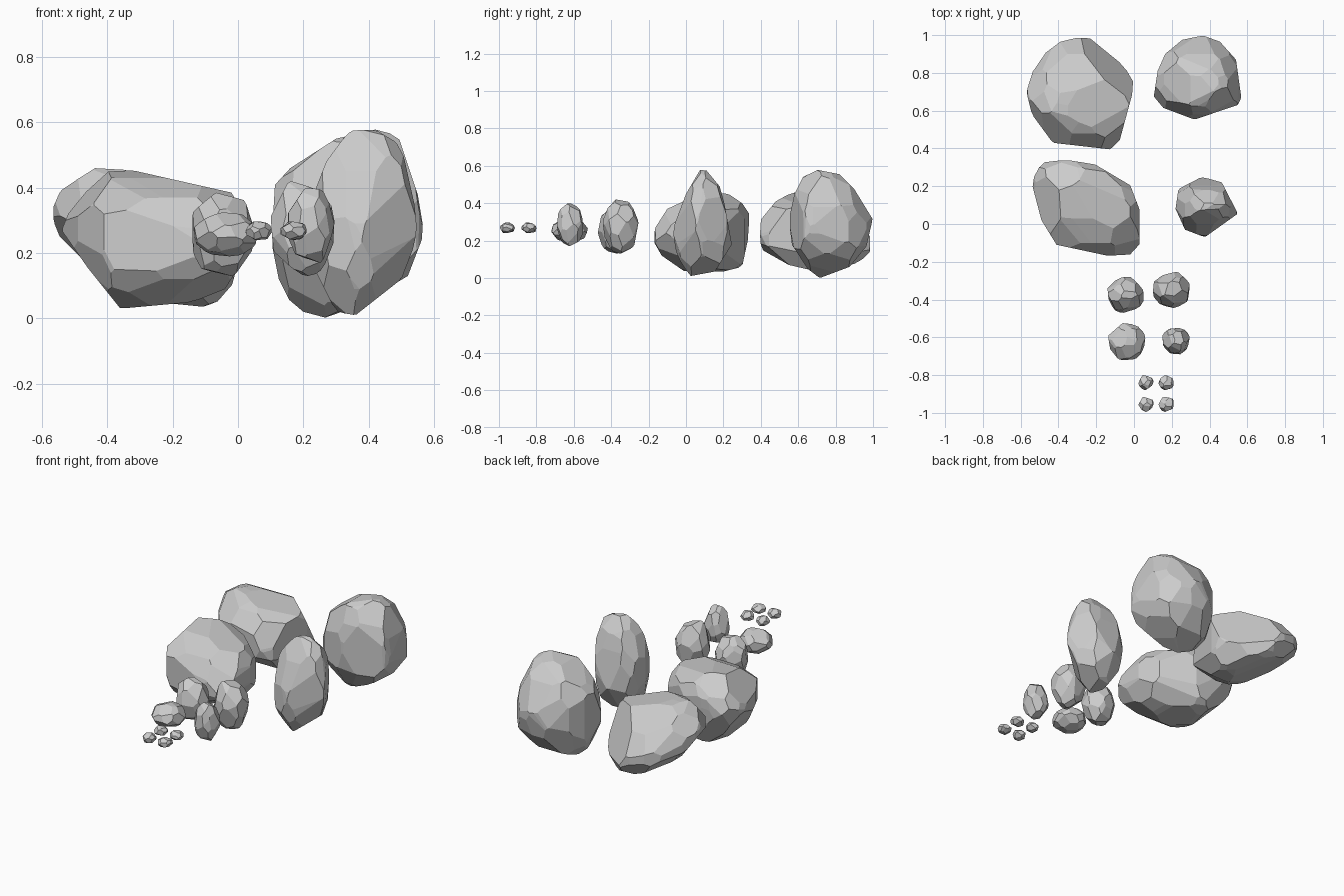
import bpy, bmesh, math, random
from mathutils import Vector

if "Cube" in bpy.data.objects:
    bpy.data.objects.remove(bpy.data.objects["Cube"])


def clip(bm, co, no):
    """Slice off everything beyond a plane and close the cut."""
    geom = bm.verts[:] + bm.edges[:] + bm.faces[:]
    bmesh.ops.bisect_plane(bm, geom=geom, dist=1e-5, plane_co=co, plane_no=no, clear_outer=True)
    rim = [e for e in bm.edges if e.is_boundary]
    if rim:
        bmesh.ops.holes_fill(bm, edges=rim, sides=0)


def outline_planes(points, ax, bx):
    """Planes along the edges of a convex outline lying in axes ax, bx."""
    ca = sum(p[0] for p in points) / len(points)
    cb = sum(p[1] for p in points) / len(points)
    for (a0, b0), (a1, b1) in zip(points, points[1:] + points[:1]):
        na, nb = b1 - b0, a0 - a1
        if na * (a0 - ca) + nb * (b0 - cb) < 0:
            na, nb = -na, -nb
        co, no = Vector(), Vector()
        co[ax], co[bx], no[ax], no[bx] = a0, b0, na, nb
        yield co, no.normalized()


def directions(n, rng):
    """Evenly spread, slightly jittered directions."""
    for i in range(n):
        z = 1 - (2 * i + 1) / n
        r, t = math.sqrt(1 - z * z), i * 2.39996
        d = Vector((r * math.cos(t), r * math.sin(t), z))
        yield (d + Vector([rng.uniform(-.18, .18) for _ in range(3)])).normalized()


def start_box(size):
    bm = bmesh.new()
    bmesh.ops.create_cube(bm, size=size)
    return bm


def finish(name, bm, box=None):
    """Turn the clipped solid into a clean flat-faced stone."""
    pts = [v.co.copy() for v in bm.verts]
    bm.free()
    if box:
        lo = [min(p[i] for p in pts) for i in range(3)]
        hi = [max(p[i] for p in pts) for i in range(3)]
        pts = [Vector([box[i][0] + (p[i] - lo[i]) / (hi[i] - lo[i]) * (box[i][1] - box[i][0])
                       for i in range(3)]) for p in pts]
    out = bmesh.new()
    for p in pts:
        out.verts.new(p)
    bmesh.ops.remove_doubles(out, verts=out.verts[:], dist=0.002)
    bmesh.ops.convex_hull(out, input=out.verts[:])
    bmesh.ops.delete(out, geom=[v for v in out.verts if not v.link_faces], context='VERTS')
    bmesh.ops.dissolve_limit(out, angle_limit=0.03, verts=out.verts[:], edges=out.edges[:])
    bmesh.ops.recalc_face_normals(out, faces=out.faces[:])
    me = bpy.data.meshes.new(name)
    out.to_mesh(me)
    out.free()
    bpy.context.collection.objects.link(bpy.data.objects.new(name, me))


def boulder(name, seed, top, side, front, slants=()):
    """Large stone carved from its three outlines, chiselled round, then cut on the slant."""
    rng = random.Random(seed)
    bm = start_box(4)
    for pts, a, b in ((top, 0, 1), (side, 1, 2), (front, 0, 2)):
        for co, no in outline_planes(pts, a, b):
            clip(bm, co, no)
    vs = [v.co.copy() for v in bm.verts]
    lo = Vector([min(p[i] for p in vs) for i in range(3)])
    hi = Vector([max(p[i] for p in vs) for i in range(3)])
    c, s = (lo + hi) / 2, (hi - lo) / 2
    for m in directions(36, rng):
        n = Vector([m[i] / s[i] for i in range(3)]).normalized()
        diag = 5.196 * abs(m.x * m.y * m.z)
        reach = max((p - c).dot(n) for p in vs)
        clip(bm, c + n * reach * (1 - 0.19 * diag) * rng.uniform(.98, 1), n)
    for x, y, z, d in slants:
        n = Vector((x, y, z))
        clip(bm, n * d / n.length_squared, n.normalized())
    finish(name, bm)


def stone(name, seed, box, cuts):
    """Small stone: a ball of random flat cuts fitted to its extents."""
    rng = random.Random(seed)
    bm = start_box(4)
    for n in directions(cuts, rng):
        clip(bm, n * rng.uniform(.9, 1.03), n)
    finish(name, bm, box)


# Four large boulders
boulder("boulder_back_left", 1,
        [(-.57, .70), (-.535, .81), (-.49, .89), (-.39, .965), (-.285, .99), (-.195, .975), (-.09, .9),
         (-.005, .755), (-.01, .685), (-.075, .445), (-.125, .395), (-.43, .43), (-.54, .58)],
        [(.39, .16), (.39, .30), (.48, .41), (.57, .46), (.68, .46), (.9, .34), (.985, .22),
         (.985, .14), (.92, .08), (.7, .035), (.55, .07)],
        [(-.57, .33), (-.54, .40), (-.44, .46), (-.35, .455), (-.02, .385), (0, .35),
         (-.005, .15), (-.03, .06), (-.10, .035), (-.2, .045), (-.45, .155), (-.555, .26)],
        [(.615, .69, .396, .595), (-.786, -.217, -.583, .115)])
boulder("boulder_back_right", 2,
        [(.105, .675), (.125, .81), (.165, .9), (.255, .975), (.365, .998), (.455, .965),
         (.54, .87), (.568, .67), (.55, .63), (.32, .553), (.155, .615)],
        [(.545, .29), (.58, .45), (.625, .54), (.705, .578), (.82, .555), (.9, .475),
         (.998, .315), (.965, .17), (.875, .06), (.715, .0), (.65, .05), (.565, .18)],
        [(.105, .40), (.16, .46), (.3, .55), (.42, .578), (.49, .56), (.55, .38), (.57, .26),
         (.52, .13), (.36, .035), (.26, 0), (.22, 0), (.17, .03), (.125, .12), (.105, .22)])
boulder("boulder_middle_left", 3,
        [(-.54, .21), (-.535, .245), (-.49, .325), (-.36, .34), (-.205, .315), (-.02, .205),
         (.03, .075), (.03, -.125), (.005, -.16), (-.14, -.168), (-.41, -.11), (-.49, .02)],
        [(-.17, .19), (-.17, .26), (-.1, .37), (.03, .43), (.22, .455), (.3, .40), (.34, .34),
         (.33, .2), (.30, .06), (.2, .035), (0, .03), (-.13, .12)],
        [(-.54, .27), (-.50, .37), (-.42, .45), (-.33, .455), (-.02, .385), (.03, .3),
         (.03, .2), (-.04, .09), (-.14, .05), (-.36, .03), (-.46, .155)],
        [(-.743, -.135, .666, .57), (.624, .687, .38, .235), (-.846, -.393, -.365, .32)])
boulder("boulder_middle_right", 4,
        [(.22, .08), (.235, .185), (.36, .25), (.465, .22), (.55, .055), (.375, -.07), (.27, -.03)],
        [(-.075, .19), (-.06, .29), (0, .45), (.075, .578), (.11, .575), (.18, .49),
         (.205, .4), (.245, .18), (.155, .035), (.02, .01), (-.03, .09)],
        [(.27, .48), (.34, .575), (.42, .578), (.5, .53), (.54, .35), (.55, .25), (.5, .12),
         (.36, .01), (.3, .02), (.24, .14), (.21, .25), (.22, .35)])

# Four medium stones
stone("stone_back_left", 11, ((-.14, .05), (-.47, -.28), (.13, .385)), 34)
stone("stone_back_right", 12, ((.10, .295), (-.445, -.255), (.13, .42)), 34)
stone("stone_front_left", 13, ((-.135, .06), (-.72, -.525), (.19, .325)), 34)
stone("stone_front_right", 14, ((.15, .295), (-.69, -.55), (.17, .40)), 34)

# Four pebbles in a square
for row, y in (("back", -.84), ("front", -.955)):
    for col, x in (("left", .063), ("right", .17)):
        stone(f"pebble_{row}_{col}", int(x * 900 - y * 700),
              ((x - .04, x + .04), (y - .04, y + .04), (.24, .297)), 20)
